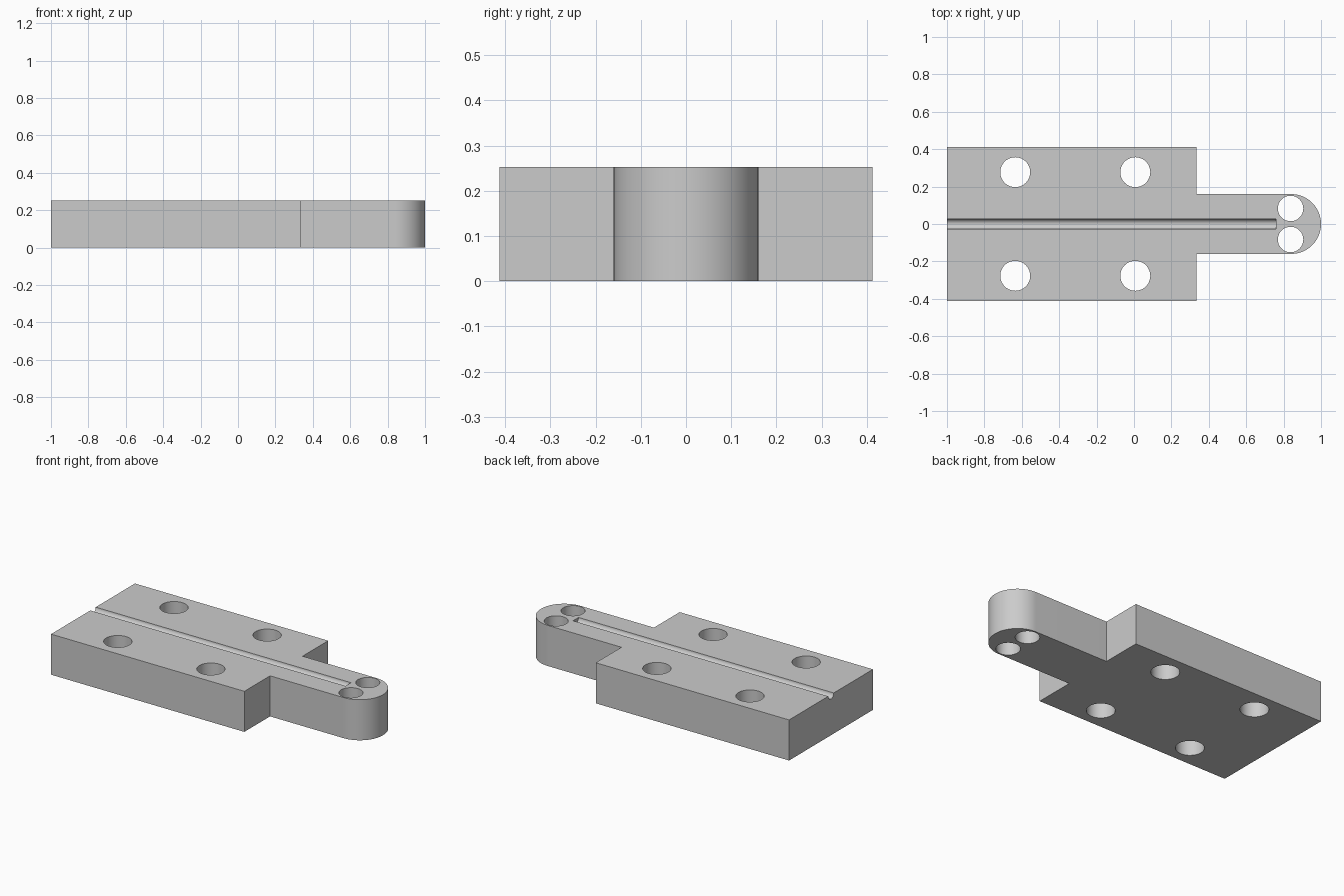
import bpy, bmesh, math

if "Cube" in bpy.data.objects:
    bpy.data.objects.remove(bpy.data.objects["Cube"], do_unlink=True)

HEIGHT = 0.253
HALF_WIDTH = 0.413
SHOULDER = 0.333
TIP_RADIUS = 0.16

grey = bpy.data.materials.new("plain grey")
grey.use_nodes = True
colour = (0.6, 0.6, 0.6, 1)
grey.diffuse_color = colour
grey.node_tree.nodes["Principled BSDF"].inputs["Base Color"].default_value = colour


def extrude_profile(name, points, height):
    """Solid with the given outline, standing on z = 0."""
    bm = bmesh.new()
    face = bm.faces.new([bm.verts.new((x, y, 0)) for x, y in points])
    top = bmesh.ops.extrude_face_region(bm, geom=[face])["geom"]
    bmesh.ops.translate(bm, vec=(0, 0, height),
                        verts=[v for v in top if isinstance(v, bmesh.types.BMVert)])
    bmesh.ops.recalc_face_normals(bm, faces=bm.faces)
    mesh = bpy.data.meshes.new(name)
    bm.to_mesh(mesh)
    bm.free()
    mesh.materials.append(grey)
    obj = bpy.data.objects.new(name, mesh)
    bpy.context.collection.objects.link(obj)
    return obj


def cylinder_cutter(name, radius, depth, location, rotation=(0, 0, 0)):
    bpy.ops.mesh.primitive_cylinder_add(vertices=64, radius=radius, depth=depth,
                                        location=location, rotation=rotation)
    obj = bpy.context.object
    obj.name = name
    obj.data.materials.append(grey)
    obj.hide_render = True
    return obj


# Plate with a narrow tongue ending in a half circle
tip_x = 1 - TIP_RADIUS
arc = [(tip_x + TIP_RADIUS * math.cos(a), TIP_RADIUS * math.sin(a))
       for a in (math.pi * (i / 48 - 0.5) for i in range(49))]
outline = ([(-1, -HALF_WIDTH), (SHOULDER, -HALF_WIDTH), (SHOULDER, -TIP_RADIUS)]
           + arc
           + [(SHOULDER, TIP_RADIUS), (SHOULDER, HALF_WIDTH), (-1, HALF_WIDTH)])
plate = extrude_profile("mounting_plate", outline, HEIGHT)

# Through holes, in mirrored pairs, and the round-bottomed groove
cutters = []
for x, y, radius in ((-0.635, 0.277, 0.08), (0.007, 0.277, 0.08), (0.837, 0.083, 0.068)):
    for side in (-1, 1):
        cutters.append(cylinder_cutter("hole_cutter", radius, 1, (x, side * y, HEIGHT / 2)))
groove_start, groove_end = -1.1, 0.76
cutters.append(cylinder_cutter("groove_cutter", 0.027, groove_end - groove_start,
                               ((groove_start + groove_end) / 2, 0, HEIGHT),
                               (0, math.pi / 2, 0)))

bpy.ops.object.select_all(action="DESELECT")
plate.select_set(True)
bpy.context.view_layer.objects.active = plate
for cutter in cutters:
    cut = plate.modifiers.new("cut", "BOOLEAN")
    cut.operation = "DIFFERENCE"
    cut.solver = "EXACT"
    cut.object = cutter
    bpy.ops.object.modifier_apply(modifier=cut.name)
for cutter in cutters:
    bpy.data.objects.remove(cutter, do_unlink=True)

bpy.ops.object.shade_smooth_by_angle(angle=math.radians(30))
